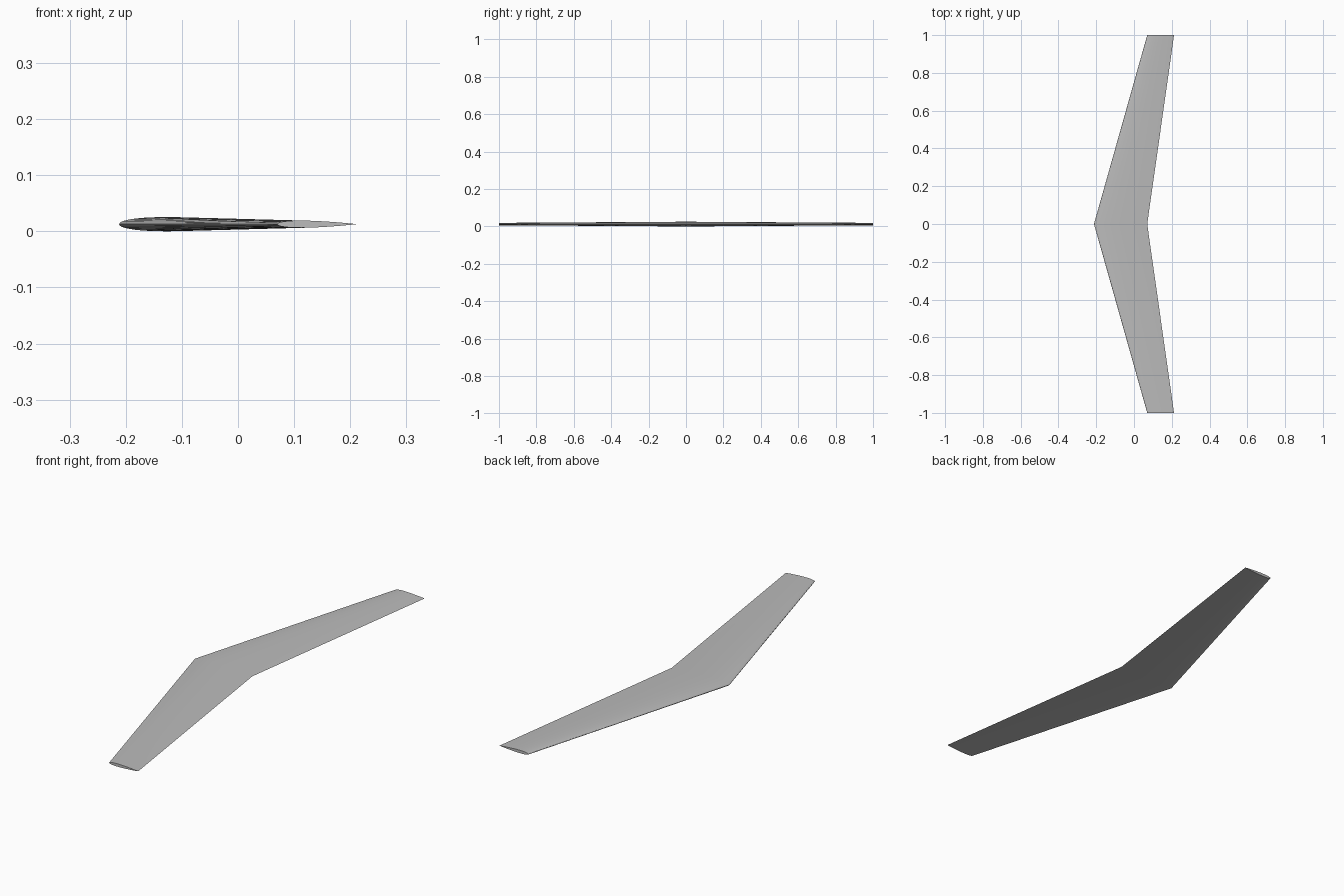
import bpy
import bmesh
import math

cube = bpy.data.objects.get("Cube")
if cube:
    bpy.data.objects.remove(cube, do_unlink=True)

MID_Z = 0.0127
THICKNESS = 0.09
STEPS = 24

grey = bpy.data.materials.new("light_grey")
grey.use_nodes = True
colour = (0.5, 0.5, 0.5, 1)
grey.diffuse_color = colour
grey.node_tree.nodes["Principled BSDF"].inputs["Base Color"].default_value = colour


def half_thickness(t):
    """Symmetric aerofoil with a closed, sharp trailing edge."""
    return 5 * THICKNESS * (0.2969 * math.sqrt(t) - 0.126 * t - 0.3516 * t**2
                            + 0.2843 * t**3 - 0.1036 * t**4)


def section(bm, lead, trail, y):
    """One closed aerofoil loop, from trailing edge over the top and back below."""
    chord = trail - lead
    loop = []
    for i in range(2 * STEPS):
        angle = math.pi * i / STEPS
        t = (1 + math.cos(angle)) / 2
        side = 1 if i <= STEPS else -1
        z = MID_Z + side * chord * half_thickness(t)
        loop.append(bm.verts.new((lead + chord * t, y, z)))
    return loop


# Swept wing: tip, root and tip sections bridged together
bm = bmesh.new()
loops = [section(bm, *s) for s in
         ((0.07, 0.212, -1), (-0.212, 0.07, 0), (0.07, 0.212, 1))]
for a, b in zip(loops, loops[1:]):
    for i in range(len(a)):
        j = (i + 1) % len(a)
        bm.faces.new((a[i], a[j], b[j], b[i]))

# Flat tip caps
bm.faces.new(loops[0])
bm.faces.new(loops[-1])
bmesh.ops.recalc_face_normals(bm, faces=bm.faces)

mesh = bpy.data.meshes.new("swept_wing")
bm.to_mesh(mesh)
bm.free()
mesh.materials.append(grey)
wing = bpy.data.objects.new("swept_wing", mesh)
bpy.context.collection.objects.link(wing)

bpy.context.view_layer.objects.active = wing
wing.select_set(True)
bpy.ops.object.shade_smooth_by_angle(angle=math.radians(30))
